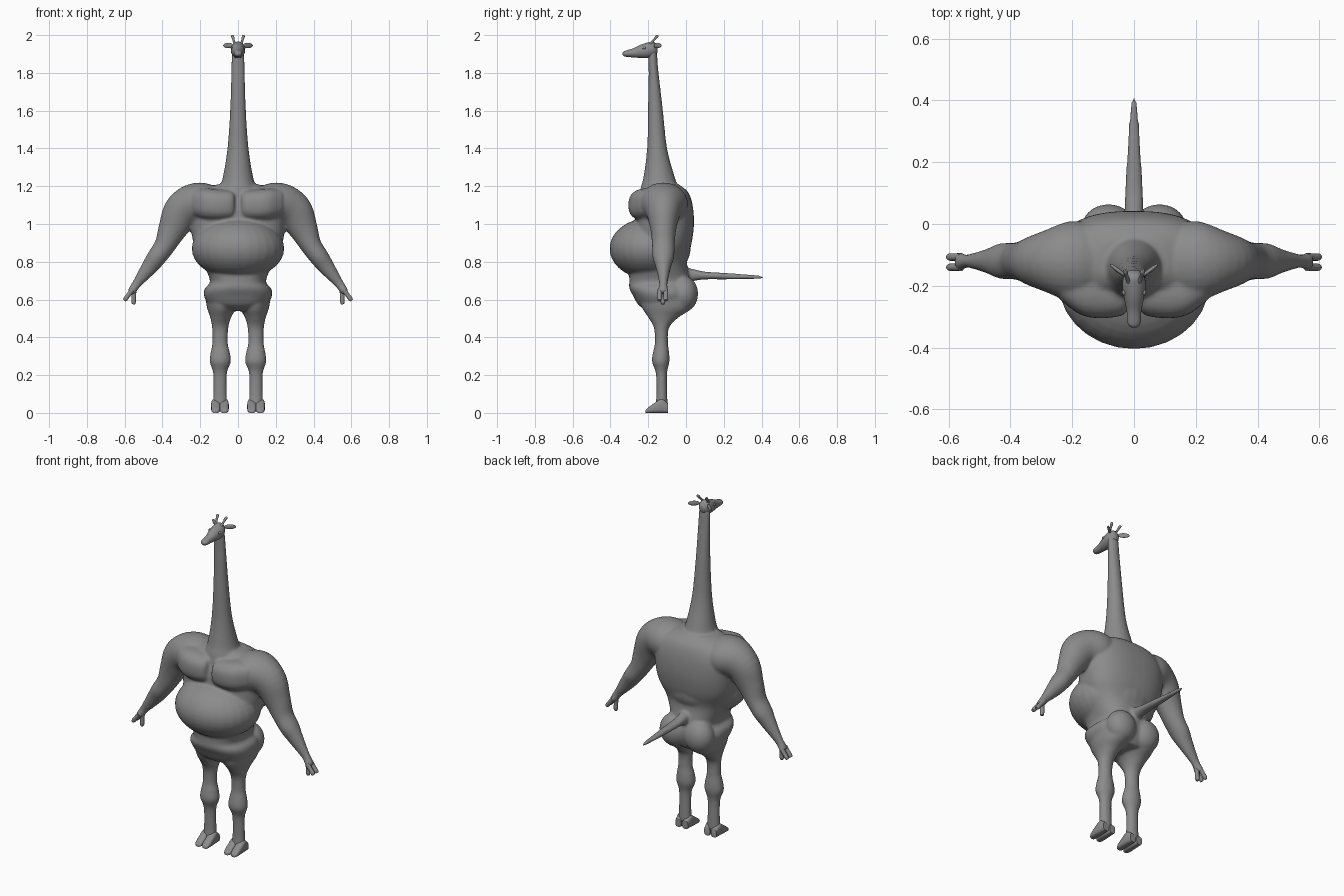
import bpy, bmesh, math
from mathutils import Vector, Matrix

if "Cube" in bpy.data.objects:
    bpy.data.objects.remove(bpy.data.objects["Cube"], do_unlink=True)

grey = bpy.data.materials.new("plain grey")
grey.use_nodes = True
colour = (0.26, 0.26, 0.26, 1)
grey.diffuse_color = colour
for node in grey.node_tree.nodes:
    if node.type == 'BSDF_PRINCIPLED':
        node.inputs["Base Color"].default_value = colour
        node.inputs["Roughness"].default_value = 0.6

X, Y, Z = Vector((1, 0, 0)), Vector((0, 1, 0)), Vector((0, 0, 1))
SIDES = (("left", 1), ("right", -1))


def spline(rows, steps):
    """Smoothly interpolate rows of numbers."""
    pts = [Vector(r) for r in rows]
    out = []
    for i in range(len(pts) - 1):
        p0, p1, p2 = pts[max(i - 1, 0)], pts[i], pts[i + 1]
        p3 = pts[min(i + 2, len(pts) - 1)]
        for k in range(steps):
            t = k / steps
            out.append(0.5 * (2 * p1 + (p2 - p0) * t + (2 * p0 - 5 * p1 + 4 * p2 - p3) * t * t
                              + (3 * p1 - p0 - 3 * p2 + p3) * t ** 3))
    return out + [pts[-1]]


def loft(bm, rows, side, axis=None, power=2.0, steps=5, n=28, sx=1):
    """Rows are x, y, z, radius along side, radius across it."""
    data = spline(rows, steps)
    centres = [Vector(d[:3]) for d in data]
    rings, faces = [], []
    for i, d in enumerate(data):
        t = axis or (centres[min(i + 1, len(data) - 1)] - centres[max(i - 1, 0)]).normalized()
        across = t.cross(side).normalized()
        ring = []
        for k in range(n):
            a = math.tau * k / n
            c, s = math.cos(a), math.sin(a)
            u = math.copysign(abs(c) ** (2 / power), c) * d[3]
            v = math.copysign(abs(s) ** (2 / power), s) * d[4]
            p = centres[i] + side * u + across * v
            ring.append(bm.verts.new((p.x * sx, p.y, p.z)))
        rings.append(ring)
    for r, q in zip(rings, rings[1:]):
        for k in range(n):
            m = (k + 1) % n
            faces.append(bm.faces.new((r[k], r[m], q[m], q[k])))
    faces += [bm.faces.new(rings[0]), bm.faces.new(rings[-1])]
    bmesh.ops.recalc_face_normals(bm, faces=faces)


def ball(bm, loc, radii, turn=0, sx=1):
    m = Matrix.Translation((loc[0] * sx, loc[1], loc[2])) @ Matrix.Rotation(turn * sx, 4, 'Z')
    bmesh.ops.create_uvsphere(bm, u_segments=28, v_segments=18, radius=1,
                              matrix=m @ Matrix.Diagonal((*radii, 1)))


def finish(bm, name):
    mesh = bpy.data.meshes.new(name)
    bm.to_mesh(mesh)
    bm.free()
    mesh.materials.append(grey)
    ob = bpy.data.objects.new(name, mesh)
    bpy.context.collection.objects.link(ob)
    bpy.ops.object.select_all(action='DESELECT')
    ob.select_set(True)
    bpy.context.view_layer.objects.active = ob
    bpy.ops.object.shade_smooth_by_angle(angle=math.radians(50))
    return ob


# Body: overlapping muscle masses fused into one skin
bm = bmesh.new()
trunk = [(.54, .08, -.2, 0), (.57, .15, -.25, .02), (.62, .18, -.28, .035), (.66, .175, -.3, .035),
         (.70, .148, -.3, .025), (.8, .19, -.3, .005), (.9, .235, -.28, .03), (1.0, .25, -.27, .042),
         (1.1, .25, -.26, .035), (1.17, .2, -.23, .01), (1.21, .11, -.2, -.04)]
loft(bm, [(0, (f + b) / 2, z, w, (b - f) / 2) for z, w, f, b in trunk], X, Z, power=2.5, n=48)
ball(bm, (0, -.19, .87), (.245, .215, .162))

# Neck
neck = [(1.12, .13, -.25, -.02), (1.19, .1, -.24, -.04), (1.25, .08, -.225, -.06), (1.4, .056, -.206, -.1),
        (1.6, .042, -.201, -.122), (1.8, .036, -.198, -.145), (1.91, .032, -.2, -.155), (1.945, .02, -.19, -.165)]
loft(bm, [(0, (f + b) / 2, z, w, (b - f) / 2) for z, w, f, b in neck], X, Z)

# Tail
loft(bm, [(0, -.05, .73, .04, .05), (0, .03, .73, .032, .034), (0, .1, .727, .03, .021),
          (0, .2, .724, .024, .018), (0, .3, .721, .018, .014), (0, .38, .719, .012, .01),
          (0, .408, .718, .006, .006)], X, Y)

for _, sx in SIDES:
    # Chest muscle
    loft(bm, [(.012, -.2, 1.1, .05, .05), (.03, -.2, 1.1, .092, .076), (.1, -.2, 1.1, .105, .084),
              (.17, -.195, 1.105, .1, .084), (.235, -.17, 1.11, .08, .07)], Y, X, power=2.6, sx=sx)
    # Buttock
    ball(bm, (.082, -.012, .63), (.088, .076, .095), sx=sx)
    # Shoulder and arm
    loft(bm, [(.08, -.12, 1.09, .11, .085), (.2, -.12, 1.107, .13, .113), (.29, -.12, 1.07, .095, .103),
              (.345, -.12, .975, .069, .078), (.385, -.12, .89, .06, .057), (.43, -.12, .825, .057, .051),
              (.47, -.12, .77, .04, .043), (.535, -.12, .685, .022, .025), (.56, -.122, .648, .028, .022),
              (.57, -.122, .634, .024, .018)], Y, sx=sx)
    # Leg
    loft(bm, [(.09, -.11, .64, .085, .14), (.087, -.1, .56, .078, .135), (.092, -.12, .505, .055, .08),
              (.094, -.13, .45, .043, .04), (.095, -.13, .37, .041, .035), (.094, -.132, .32, .051, .043),
              (.094, -.134, .27, .056, .046), (.095, -.13, .21, .037, .03), (.095, -.128, .1, .036, .029),
              (.095, -.13, .03, .04, .033)], X, Z, sx=sx)
body = finish(bm, "body")
mod = body.modifiers.new("fuse", 'REMESH')
mod.mode, mod.voxel_size, mod.use_smooth_shade = 'VOXEL', 0.008, True
mod = body.modifiers.new("soften", 'SMOOTH')
mod.factor, mod.iterations = 0.5, 6

# Head
bm = bmesh.new()
loft(bm, [(0, -.15, 1.925, .016, .018), (0, -.17, 1.925, .033, .04), (0, -.2, 1.92, .038, .042),
          (0, -.24, 1.914, .032, .035), (0, -.28, 1.906, .024, .024), (0, -.315, 1.902, .022, .017),
          (0, -.328, 1.901, .017, .013), (0, -.335, 1.901, .008, .006)], X, -Y)
finish(bm, "head")

for label, sx in SIDES:
    # Horn, ear and eye
    bm = bmesh.new()
    loft(bm, [(.015, -.195, 1.945, .009, .009), (.023, -.172, 1.972, .006, .006),
              (.028, -.155, 1.992, .008, .008), (.03, -.149, 1.999, .004, .004)], X, n=14, sx=sx)
    finish(bm, label + "_horn")
    bm = bmesh.new()
    ball(bm, (.052, -.15, 1.945), (.033, .007, .014), .65, sx)
    finish(bm, label + "_ear")
    bm = bmesh.new()
    ball(bm, (.033, -.222, 1.932), (.006, .009, .007), sx=sx)
    finish(bm, label + "_eye")

    # Two fingers and an inner thumb
    for name, y, start, end in (("front_finger", -.14, (.56, .65), (.602, .595)),
                                ("back_finger", -.107, (.56, .65), (.602, .595)),
                                ("thumb", -.122, (.55, .655), (.553, .575))):
        bm = bmesh.new()
        rows = []
        for t, r in ((0, .013), (.5, .012), (.85, .012), (1, .008)):
            x, z = (a + (b - a) * t for a, b in zip(start, end))
            rows.append((x, y, z, r, r))
        loft(bm, rows, Y, n=14, sx=sx)
        finish(bm, label + "_" + name)

    # Cloven hoof
    for name, x in (("inner_toe", .073), ("outer_toe", .118)):
        bm = bmesh.new()
        loft(bm, [(x, -.095, .025, .019, .025), (x, -.13, .037, .024, .037), (x, -.17, .025, .024, .025),
                  (x, -.203, .013, .021, .013), (x, -.215, .007, .013, .007)], X, -Y, power=3, sx=sx)
        finish(bm, label + "_" + name)
